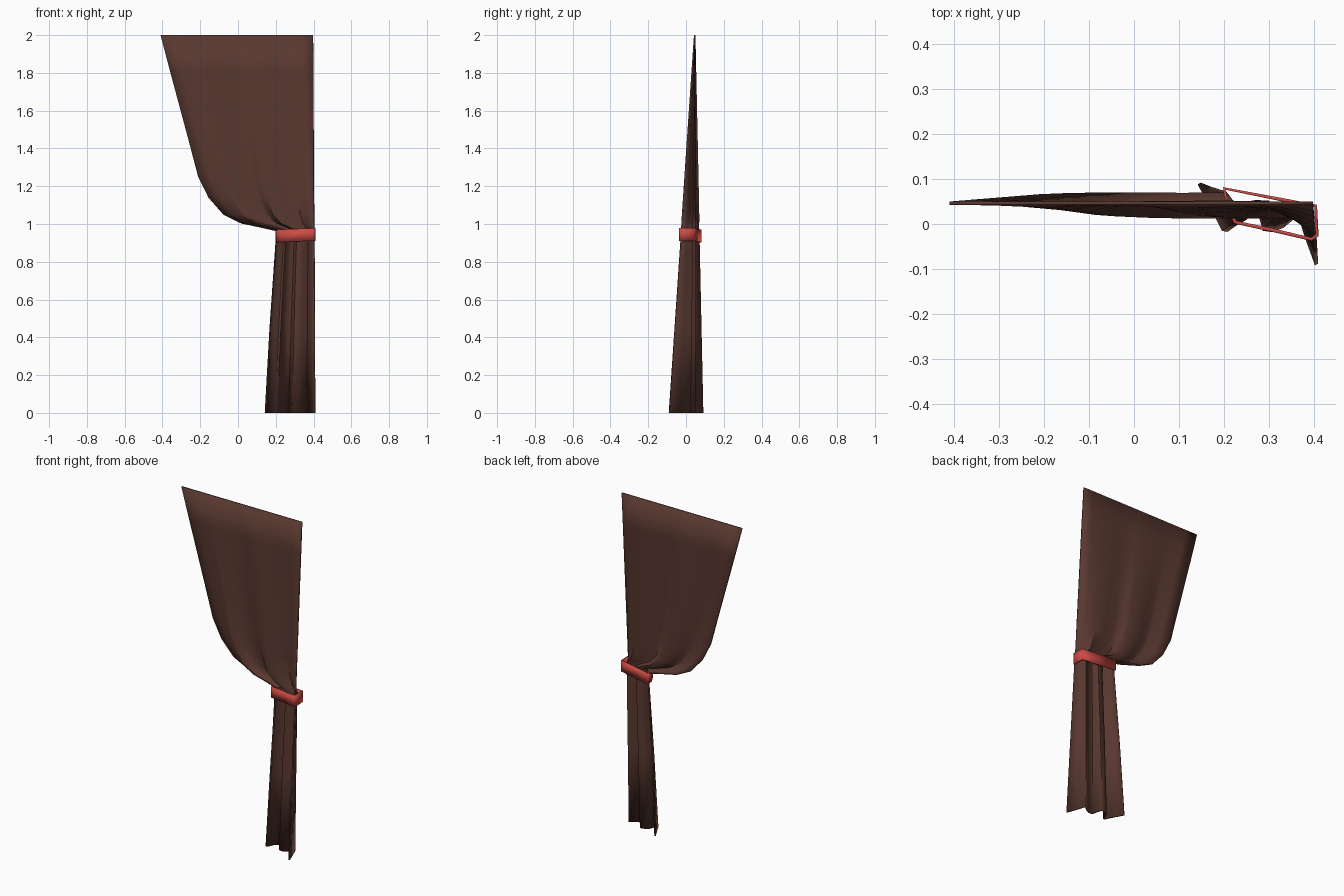
import bpy, math

if "Cube" in bpy.data.objects:
    bpy.data.objects.remove(bpy.data.objects["Cube"])


def material(name, rgb):
    m = bpy.data.materials.new(name)
    m.diffuse_color = (*rgb, 1)
    m.use_nodes = True
    m.node_tree.nodes["Principled BSDF"].inputs["Base Color"].default_value = m.diffuse_color
    return m


def make(name, verts, faces, mat, thickness, offset, angle):
    me = bpy.data.meshes.new(name)
    me.from_pydata(verts, [], faces)
    me.materials.append(mat)
    ob = bpy.data.objects.new(name, me)
    bpy.context.collection.objects.link(ob)
    mod = ob.modifiers.new("thickness", "SOLIDIFY")
    mod.thickness = thickness
    mod.offset = offset
    bpy.context.view_layer.objects.active = ob
    ob.select_set(True)
    bpy.ops.object.shade_smooth_by_angle(angle=math.radians(angle))
    ob.select_set(False)
    return ob


brown = material("brown cloth", (0.098, 0.039, 0.029))
red = material("red tie", (0.60, 0.07, 0.06))

# Curtain: one folded hem profile, faded to flat at the top and swept to the tie
hem = [(.145, .09), (.172, .04), (.198, -.012), (.206, -.014), (.225, .03), (.245, .045),
       (.27, .05), (.278, .03), (.288, -.012), (.305, -.014), (.33, -.005),
       (.365, .022), (.385, -.035), (.405, -.09)]
# free edge of the curtain: x at each height
edge = [(-.41, 2), (-.36, 1.81), (-.31, 1.625), (-.26, 1.44), (-.21, 1.25), (-.155, 1.14),
        (-.075, 1.05), (.02, 1.005), (.11, .987), (.203, .965), (.202, .91), (.17, .45), (.145, 0)]
verts, faces = [], []
n = len(hem)
for left, z in edge:
    fold = 1 - z / 2
    right = .398 + .008 * fold
    for x, y in hem:
        t = (x - hem[0][0]) / (hem[-1][0] - hem[0][0])
        verts.append((left + (right - left) * t, .046 + (y - .046) * fold, z))
for r in range(len(edge) - 1):
    for c in range(n - 1):
        a = r * n + c
        faces.append((a, a + n, a + n + 1, a + 1))
make("curtain", verts, faces, brown, .008, 0, 40)

# Tie band wrapped round the gathered cloth
loop = [(.201, .079), (.207, .04), (.225, .004), (.31, -.014), (.395, -.034),
        (.407, -.025), (.404, .04), (.35, .05)]
m = len(loop)
verts = [(x, y, z + .04 * (x - .3)) for z in (.907, .974) for x, y in loop]
faces = [(i, (i + 1) % m, m + (i + 1) % m, m + i) for i in range(m)]
make("tie_band", verts, faces, red, .008, 0, 30)
